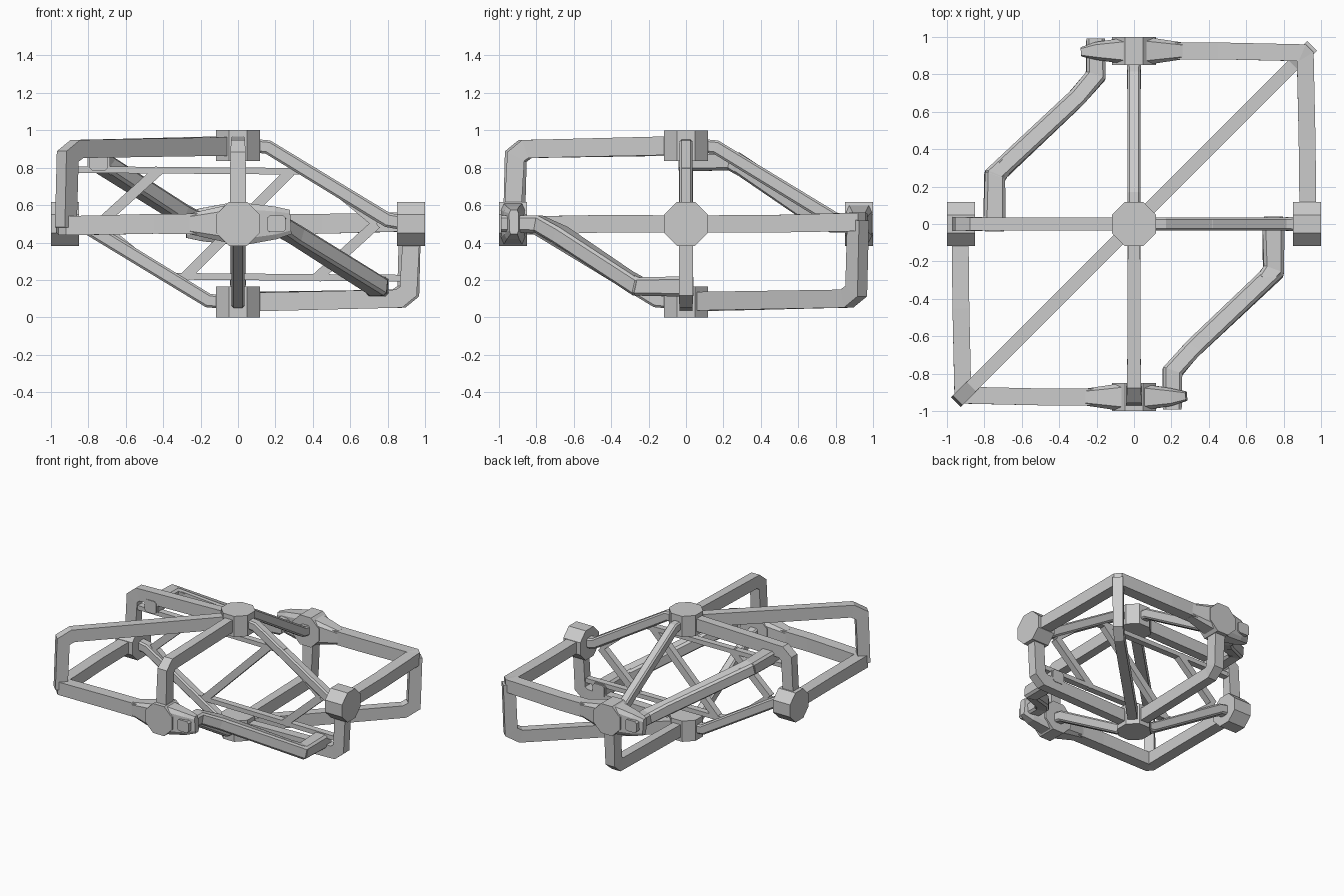
import bpy, bmesh
from math import pi
from mathutils import Vector, Matrix

cube = bpy.data.objects.get("Cube")
if cube:
    bpy.data.objects.remove(cube, do_unlink=True)

grey = bpy.data.materials.new("light grey")
grey.use_nodes = True
grey.diffuse_color = (0.6, 0.6, 0.6, 1)
grey.node_tree.nodes["Principled BSDF"].inputs["Base Color"].default_value = (0.6, 0.6, 0.6, 1)

CENTRE = Vector((0, 0, 0.5))


def finish(name, bm):
    bmesh.ops.recalc_face_normals(bm, faces=bm.faces)
    mesh = bpy.data.meshes.new(name)
    bm.to_mesh(mesh)
    bm.free()
    mesh.materials.append(grey)
    obj = bpy.data.objects.new(name, mesh)
    bpy.context.collection.objects.link(obj)
    return obj


def opposite(p):
    return 2 * CENTRE - Vector(p)


def bar(name, path, normal, widths, depths, chamfer=0.7):
    """Mitred bar: width lies across the path, depth along the normal."""
    pts = [Vector(p) for p in path]
    n0 = Vector(normal)
    last = len(pts) - 1
    blend = lambda r, i: r[0] + (r[1] - r[0]) * i / last
    bm = bmesh.new()
    rings = []
    for i, p in enumerate(pts):
        a = (pts[i] - pts[i - 1]).normalized() if i else (pts[1] - p).normalized()
        b = (pts[i + 1] - p).normalized() if i < last else a
        t = (a + b).normalized()
        n = (n0 - t * n0.dot(t)).normalized()
        s = n.cross(t)
        w = blend(widths, i) / 2 / max(0.6, t.dot(a))
        d = blend(depths, i) / 2
        c = chamfer
        shape = [(1, c), (c, 1), (-c, 1), (-1, c), (-1, -c), (-c, -1), (c, -1), (1, -c)]
        if c == 1:
            shape = [(1, 1), (-1, 1), (-1, -1), (1, -1)]
        rings.append([bm.verts.new(p + s * w * u + n * d * v) for u, v in shape])
    for r, q in zip(rings, rings[1:]):
        for k in range(len(r)):
            j = (k + 1) % len(r)
            bm.faces.new((r[k], r[j], q[j], q[k]))
    bm.faces.new(rings[0])
    bm.faces.new(rings[-1])
    return finish(name, bm)


def bar_pair(names, path, *args):
    bar(names[0], path, *args)
    bar(names[1], [opposite(p) for p in path], *args)


# Octagonal hubs on the six ends of the axes
hubs = {"top_hub": (0, 0, 1), "bottom_hub": (0, 0, -1), "left_hub": (1, 0, 0),
        "right_hub": (-1, 0, 0), "front_hub": (0, -1, 0), "back_hub": (0, 1, 0)}
for name, axis in hubs.items():
    axis = Vector(axis)
    reach = 0.5 if axis.z else 1.0
    depth = 0.165 if axis.z else 0.15
    bm = bmesh.new()
    turn = axis.to_track_quat('Z', 'Y').to_matrix().to_4x4()
    place = Matrix.Translation(CENTRE + axis * (reach - depth / 2)) @ turn @ Matrix.Rotation(pi / 8, 4, 'Z')
    bmesh.ops.create_cone(bm, cap_ends=True, segments=8, radius1=0.127,
                          radius2=0.127, depth=depth, matrix=place)
    finish(name, bm)

# Elbow bars in the upright planes
bar_pair(("top_right_elbow", "bottom_left_elbow"),
         [(0, 0, .92), (-.86, 0, .9), (-.91, 0, .86), (-.93, 0, .5)],
         (0, 1, 0), (.1, .09), (.07, .075), 1)
bar_pair(("top_front_elbow", "bottom_back_elbow"),
         [(0, 0, .92), (0, -.86, .9), (0, -.91, .86), (0, -.93, .5)],
         (1, 0, 0), (.1, .09), (.065, .09), 1)

# Diagonal bars that turn down or up at the far corners
bar_pair(("upper_corner_bar", "lower_corner_bar"),
         [(0, 0, .915), (-.86, -.86, .9), (-.91, -.91, .86), (-.92, -.92, .48)],
         (1, -1, 0), (.1, .09), (.07, .075), 1)

# Level elbow bars at mid height
bar_pair(("front_level_elbow", "back_level_elbow"),
         [(0, -.925, .5), (-.45, -.925, .5), (-.9, -.915, .49), (-.915, -.9, .49),
          (-.925, -.45, .5), (-.93, 0, .5)],
         (0, 0, 1), (.09, .09), (.11, .09), 1)

# Flared collars where the level bars leave the front and back hubs
bar_pair(("front_collar", "back_collar"), [(-.06, -.925, .5), (-.26, -.925, .5)],
         (0, 0, 1), (.15, .09), (.2, .11))

# Straight sloping struts
bar_pair(("top_left_strut", "bottom_right_strut"),
         [(.06, 0, .92), (.16, 0, .91), (.8, 0, .52), (.92, 0, .5)],
         (0, 1, 0), (.07, .08), (.065, .075))
bar_pair(("top_back_strut", "bottom_front_strut"),
         [(0, .06, .92), (0, .16, .91), (0, .8, .52), (0, .92, .5)],
         (1, 0, 0), (.07, .08), (.065, .075))

# Tapered noses beside the front and back hubs
bar_pair(("front_nose", "back_nose"), [(.05, -.925, .5), (.2, -.925, .505), (.28, -.92, .51)],
         (0, 0, 1), (.14, .05), (.22, .13))

# Bent struts from the noses to the elbow bars
bar_pair(("front_bent_strut", "back_bent_strut"),
         [(.205, -.99, .5), (.205, -.79, .5), (.31, -.67, .44), (.745, -.26, .165), (.745, .04, .165)],
         (0, 0, 1), (.1, .1), (.09, .1))

# Thick sleeves at the ends of the bent struts
bar_pair(("front_sleeve", "back_sleeve"),
         [(.69, -.31, .2), (.745, -.25, .165), (.745, .03, .165)],
         (0, 0, 1), (.09, .12), (.09, .11))

# Slim inner truss in the middle plane
bar_pair(("upper_rail", "lower_rail"), [(-.88, 0, .79), (.42, 0, .78)],
         (0, 1, 0), (.035, .035), (.05, .05), 1)
bar_pair(("right_brace", "left_brace"), [(-.74, 0, .5), (-.42, 0, .79)],
         (0, 1, 0), (.055, .055), (.05, .05), 1)
bar_pair(("upper_brace", "lower_brace"), [(.4, 0, .78), (.74, 0, .5)],
         (0, 1, 0), (.045, .045), (.05, .05), 1)
bar("centre_brace", [(.28, 0, .78), (-.28, 0, .22)],
    (0, 1, 0), (.055, .055), (.05, .05), 1)
